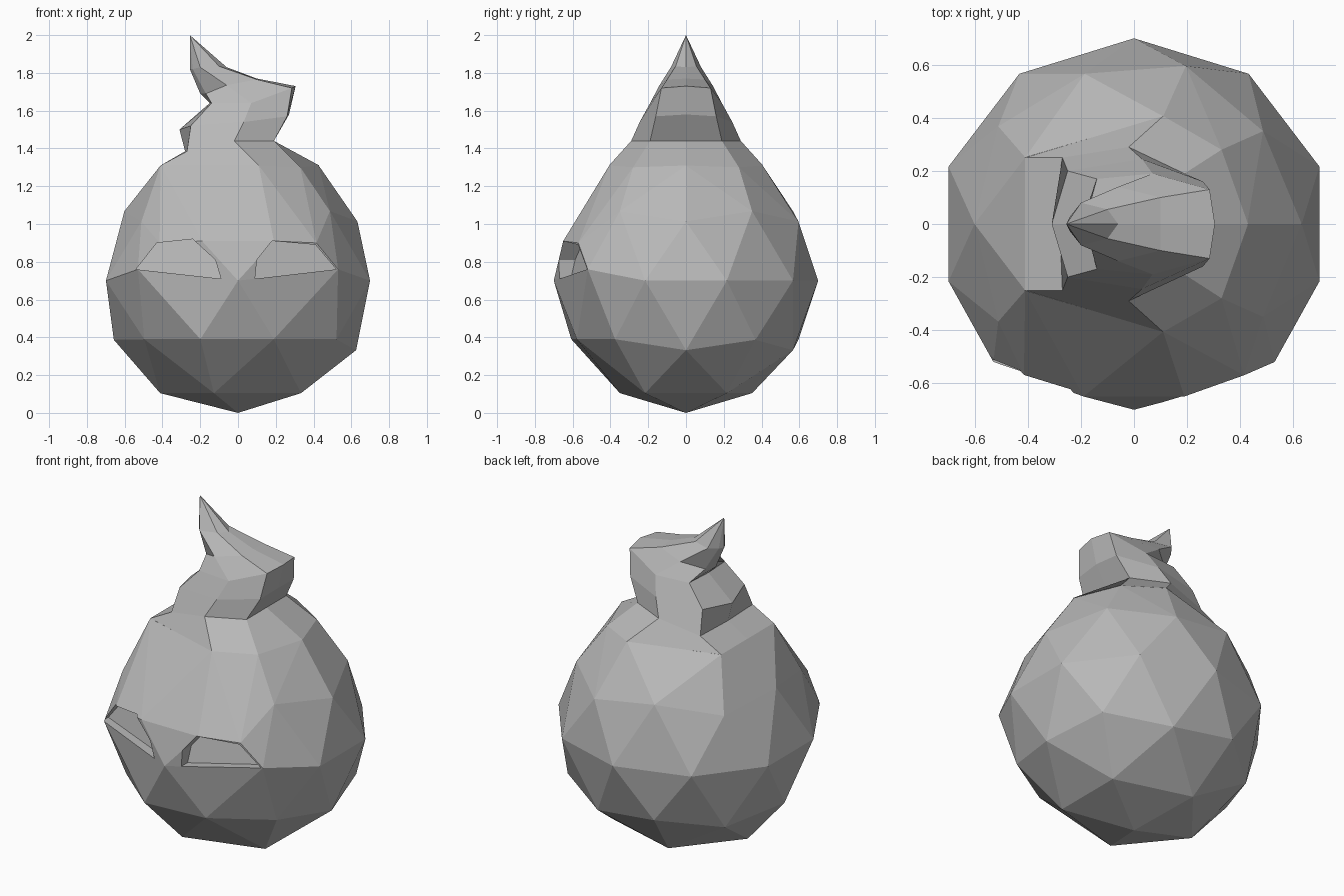
import bpy, bmesh
from math import hypot

if "Cube" in bpy.data.objects:
    bpy.data.objects.remove(bpy.data.objects["Cube"])

grey = bpy.data.materials.new("grey")
grey.diffuse_color = (0.48, 0.48, 0.48, 1)
grey.use_nodes = True
grey.node_tree.nodes["Principled BSDF"].inputs["Base Color"].default_value = grey.diffuse_color


def make_object(name, bm):
    bmesh.ops.recalc_face_normals(bm, faces=bm.faces[:])
    mesh = bpy.data.meshes.new(name)
    bm.to_mesh(mesh)
    bm.free()
    mesh.materials.append(grey)
    obj = bpy.data.objects.new(name, mesh)
    bpy.context.collection.objects.link(obj)
    return obj


# Faceted round body: a reshaped icosphere wrapped again as a convex hull
ball = bmesh.new()
bmesh.ops.create_icosphere(ball, subdivisions=2, radius=0.7)
points = []
for v in ball.verts:
    x, y, z = v.co
    r = hypot(x, y)
    side = 1 if x > 0 else -1
    if z > 0.65:                                  # pole is covered by the tuft
        continue
    if z > 0.5:                                   # top ring
        p = (x * 1.16 if x > 0.3 else (0.11 if x > 0 else -0.41), y * 1.16, 0.61)
        if x < -0.35 * 0.5:
            p = (-0.41, y * 1.16, 0.61)
    elif z < -0.5 and r > 0.1:                    # bottom ring
        p = (x * 1.12, y, z)
    elif abs(z) < 0.01 and y < -0.5 and abs(x) > 0.3:   # outer eye corners
        p = (0.53 * side, -0.52, 0.06)
    elif 0.2 < z and y < -0.5:                    # inner brows
        p = (0.19 * side, -0.65, 0.21)
    elif z > 0.2:
        p = (x * 1.01, y, z)
    elif z < -0.2 and y < -0.3:                   # cheeks share one level
        p = (x * 1.03, y * 1.02, -0.31)
    else:
        p = (x * 1.05, y, z)
    points.append(p)
ball.free()
for s in (-1, 1):
    points += [(0.415 * s, -0.57, 0.20), (0.33, 0.28 * s, 0.60)]  # outer brows, shoulders
bm = bmesh.new()
verts = [bm.verts.new((x, y, z + 0.7)) for x, y, z in points]
hull = bmesh.ops.convex_hull(bm, input=verts)
bmesh.ops.delete(bm, geom=[v for v in bm.verts if not v.link_faces], context='VERTS')
body = make_object("body", bm)


# Recessed eyes, cut with prisms that have a slanted back
def eye(name, outline):
    bm = bmesh.new()
    front = [bm.verts.new((x, -0.9, z)) for x, z in outline]
    back = [bm.verts.new((x, -0.61 + (abs(x) - 0.09) * 0.3 + (z - 0.71) * 0.2, z))
            for x, z in outline]
    bm.faces.new(front)
    bm.faces.new(back)
    n = len(outline)
    for i in range(n):
        j = (i + 1) % n
        bm.faces.new((front[i], front[j], back[j], back[i]))
    cutter = make_object(name, bm)
    cutter.hide_render = True
    cutter.display_type = 'WIRE'
    mod = body.modifiers.new(name, 'BOOLEAN')
    mod.operation = 'DIFFERENCE'
    mod.solver = 'EXACT'
    mod.object = cutter


eye("right_eye_cutter", [(.09, .71), (.10, .81), (.18, .91), (.41, .89), (.52, .76)])
eye("left_eye_cutter", [(-.09, .71), (-.12, .81), (-.24, .92), (-.43, .90), (-.54, .76)])

# Twisted tuft growing from the top ring: half sections from right to left, mirrored in y
sections = [
    [(.43, 0, 1.31), (.33, .28, 1.30), (.11, .407, 1.31), (-.41, .25, 1.31), (-.41, 0, 1.31)],
    [(.19, 0, 1.44), (.19, .19, 1.44), (-.02, .29, 1.44), (-.27, .25, 1.385), (-.28, 0, 1.385)],
    [(.27, 0, 1.58), (.26, .16, 1.57), (.03, .245, 1.54), (-.25, .20, 1.52), (-.31, 0, 1.50)],
    [(.305, 0, 1.73), (.285, .13, 1.72), (.07, .19, 1.64), (-.14, .17, 1.64), (-.15, 0, 1.64)],
    [(.10, 0, 1.77), (.10, .10, 1.765), (-.06, .14, 1.735), (-.17, .06, 1.69), (-.20, 0, 1.69)],
    [(-.06, 0, 1.83), (-.10, .055, 1.835), (-.20, .08, 1.83), (-.24, .03, 1.82), (-.255, 0, 1.82)],
]
bm = bmesh.new()
rings = []
for half in sections:
    pts = half + [(x, -y, z) for x, y, z in half[3:0:-1]]
    rings.append([bm.verts.new(p) for p in pts])
for a, b in zip(rings, rings[1:]):
    for i in range(8):
        j = (i + 1) % 8
        bm.faces.new((a[i], a[j], b[j], b[i]))
tip = bm.verts.new((-.255, 0, 2))
for i in range(8):
    bm.faces.new((rings[-1][i], rings[-1][(i + 1) % 8], tip))
make_object("tuft", bm)
